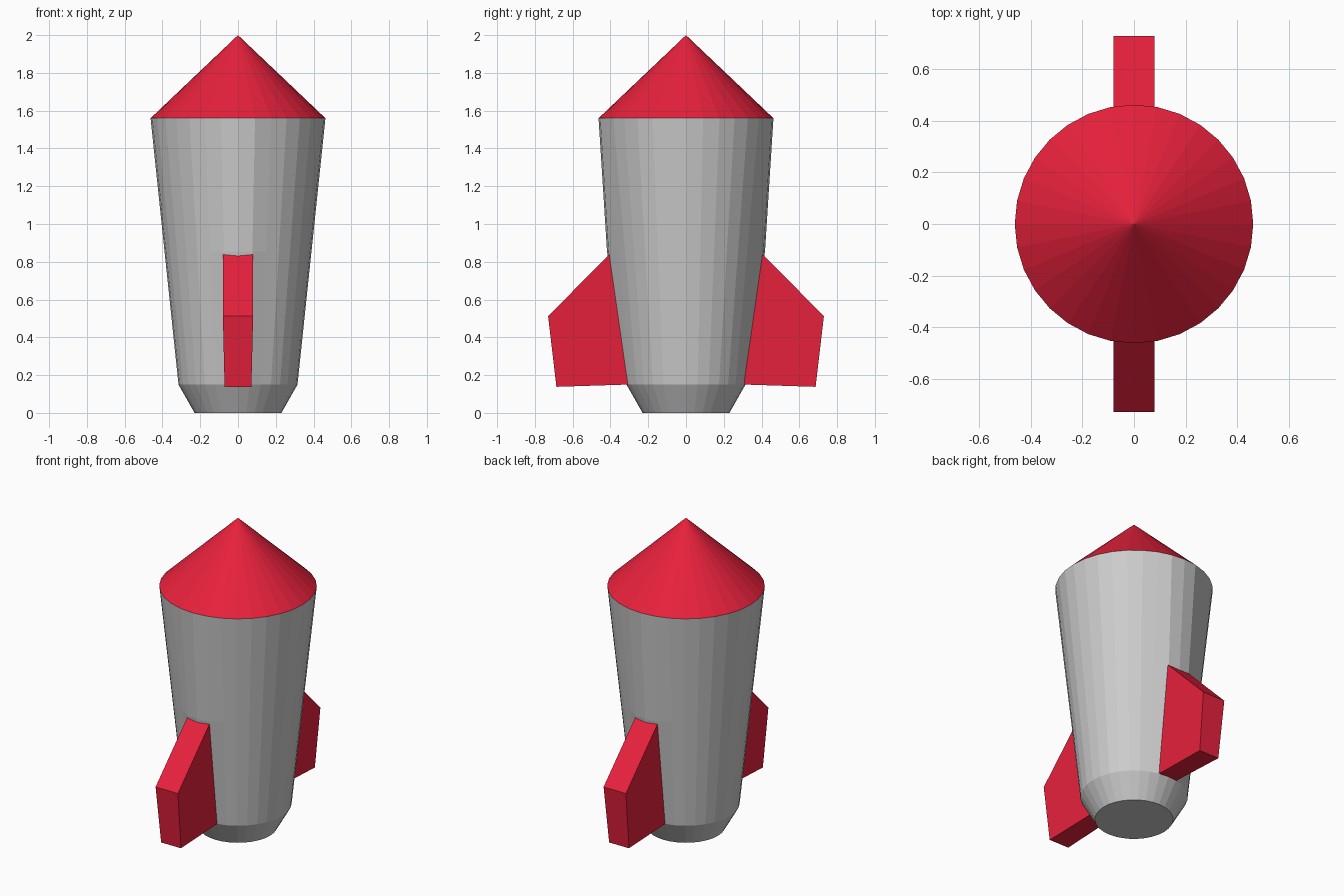
import bpy, bmesh
from math import sin, cos, pi

if "Cube" in bpy.data.objects:
    bpy.data.objects.remove(bpy.data.objects["Cube"])

SIDES = 32

red = bpy.data.materials.new("red_paint")
red.diffuse_color = (0.80, 0.015, 0.045, 1)
red.use_nodes = True
red.node_tree.nodes["Principled BSDF"].inputs["Base Color"].default_value = red.diffuse_color


def make_object(name, bm, material=None):
    bmesh.ops.recalc_face_normals(bm, faces=bm.faces)
    mesh = bpy.data.meshes.new(name)
    bm.to_mesh(mesh)
    bm.free()
    if material:
        mesh.materials.append(material)
    obj = bpy.data.objects.new(name, mesh)
    bpy.context.collection.objects.link(obj)
    return obj


def ring(bm, radius, z):
    angles = [2 * pi * i / SIDES for i in range(SIDES)]
    return [bm.verts.new((radius * sin(a), radius * cos(a), z)) for a in angles]


def bridge(bm, low, high):
    for i in range(SIDES):
        j = (i + 1) % SIDES
        bm.faces.new((low[i], low[j], high[j], high[i]))


# Body: tapered hull with a narrow tail and a closed base
bm = bmesh.new()
rings = [ring(bm, r, z) for r, z in
         ((0.23, 0), (0.315, 0.15), (0.389, 0.855), (0.463, 1.56))]
for low, high in zip(rings, rings[1:]):
    bridge(bm, low, high)
bm.faces.new(rings[0])
# Hull swells slightly above each fin root
for centre in (0, SIDES // 2):
    for k in (-1, 0, 1):
        rings[2][(centre + k) % SIDES].co.y *= 1.075
make_object("body", bm)

# Nose cone
bm = bmesh.new()
rim = ring(bm, 0.463, 1.56)
tip = bm.verts.new((0, 0, 2))
for i in range(SIDES):
    bm.faces.new((rim[i], rim[(i + 1) % SIDES], tip))
make_object("nose_cone", bm, red)

# Fins: side profile as (half width, distance from axis, height)
FIN = ((0.08, 0.39, 0.856), (0.08, 0.73, 0.512),
       (0.071, 0.686, 0.138), (0.065, 0.28, 0.151))
for name, side in (("front_fin", -1), ("back_fin", 1)):
    bm = bmesh.new()
    left = [bm.verts.new((-w, side * y, z)) for w, y, z in FIN]
    right = [bm.verts.new((w, side * y, z)) for w, y, z in FIN]
    bm.faces.new(left)
    bm.faces.new(right)
    for i in range(4):
        j = (i + 1) % 4
        bm.faces.new((left[i], left[j], right[j], right[i]))
    make_object(name, bm, red)
